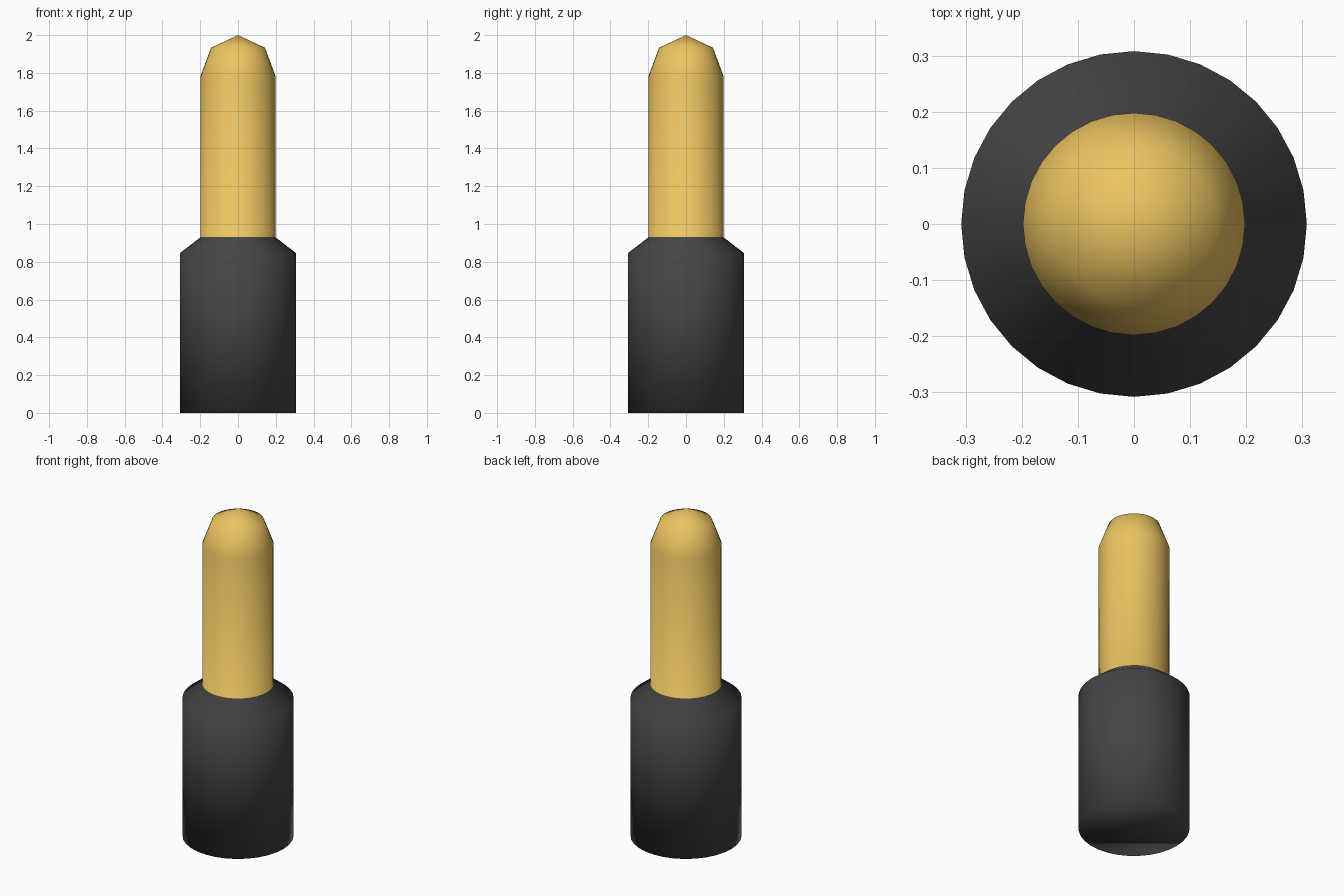
import bpy, bmesh
from math import cos, sin, tau

if "Cube" in bpy.data.objects:
    bpy.data.objects.remove(bpy.data.objects["Cube"])

SIDES = 32
# outline from base to tip: (radius, height)
PROFILE = [(0.308, 0), (0.308, 0.845), (0.198, 0.93), (0.198, 1.785), (0.143, 1.933)]
TIP = 2.0


def material(name, color):
    mat = bpy.data.materials.new(name)
    mat.diffuse_color = (*color, 1)
    mat.use_nodes = True
    mat.node_tree.nodes["Principled BSDF"].inputs["Base Color"].default_value = mat.diffuse_color
    return mat


bm = bmesh.new()
rings = [[bm.verts.new((r * cos(tau * i / SIDES), r * sin(tau * i / SIDES), z))
          for i in range(SIDES)] for r, z in PROFILE]

# dark grip (lower two bands) and brass pin (upper bands)
for level, (low, high) in enumerate(zip(rings, rings[1:])):
    for i in range(SIDES):
        j = (i + 1) % SIDES
        face = bm.faces.new((low[i], low[j], high[j], high[i]))
        face.material_index = 0 if level < 2 else 1

# pointed tip
tip = bm.verts.new((0, 0, TIP))
for i in range(SIDES):
    face = bm.faces.new((rings[-1][i], rings[-1][(i + 1) % SIDES], tip))
    face.material_index = 1

# closed base
bm.faces.new(rings[0][::-1])

# the whole surface is smooth shaded, including the rims
for face in bm.faces:
    face.smooth = True

mesh = bpy.data.meshes.new("sleeved_pin")
bm.to_mesh(mesh)
bm.free()
mesh.materials.append(material("dark_sleeve", (0.06, 0.06, 0.06)))
mesh.materials.append(material("brass", (0.84, 0.55, 0.12)))
bpy.context.collection.objects.link(bpy.data.objects.new("sleeved_pin", mesh))
